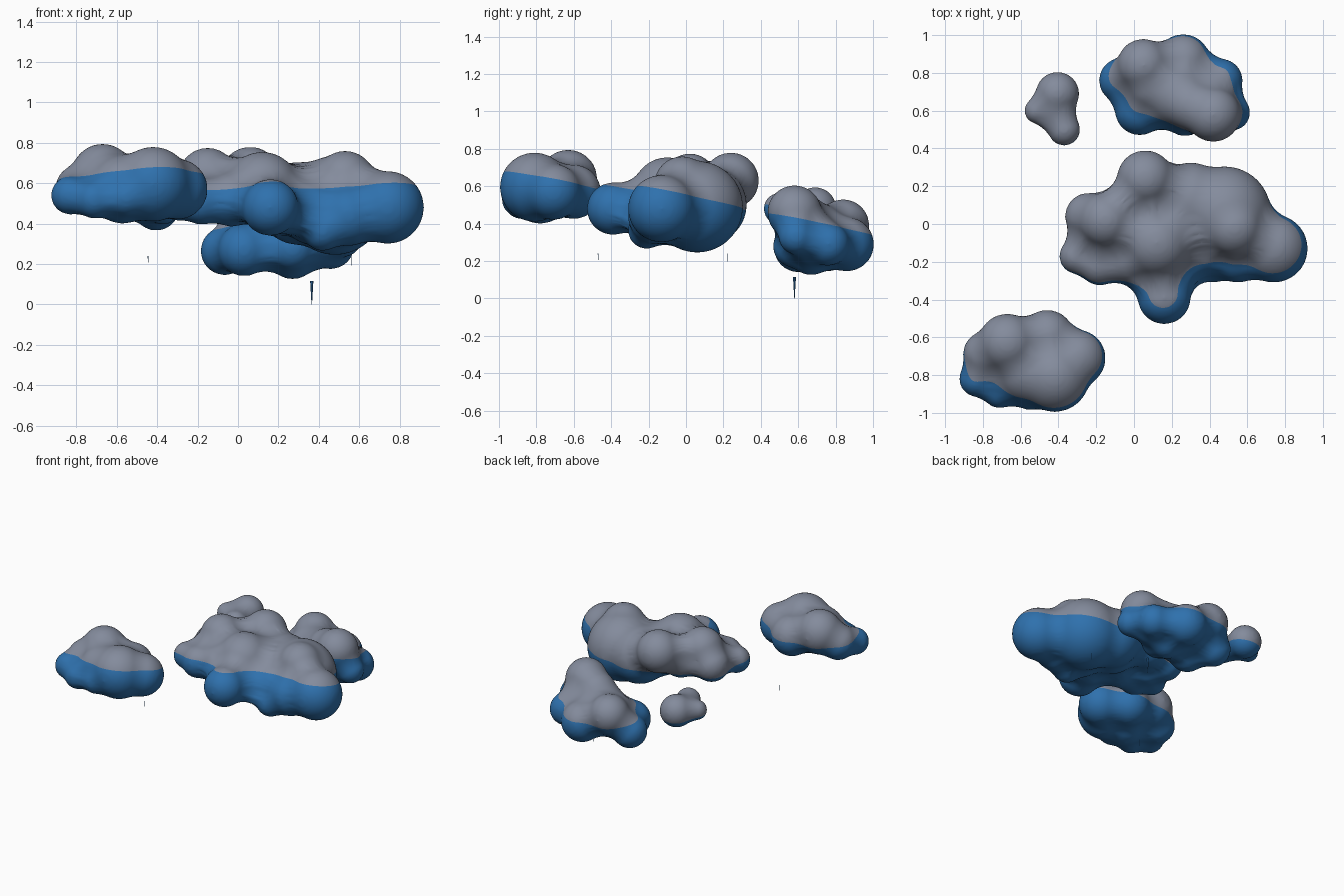
import bpy, bmesh
from mathutils import Matrix, Vector

if "Cube" in bpy.data.objects:
    bpy.data.objects.remove(bpy.data.objects["Cube"])


def material(name, rgb):
    m = bpy.data.materials.new(name)
    m.diffuse_color = (*rgb, 1)
    m.use_nodes = True
    m.node_tree.nodes["Principled BSDF"].inputs["Base Color"].default_value = m.diffuse_color
    return m


GREY = material("cloud grey", (0.23, 0.26, 0.335))
BLUE = material("cloud blue", (0.028, 0.165, 0.42))

# Colour split: a tilted plane z = level + SX * x + SY * y
SX, SY = 0.05, -0.19
FILLET = 0.07   # blend radius between puffs


def add_object(name, mesh):
    obj = bpy.data.objects.new(name, mesh)
    bpy.context.scene.collection.objects.link(obj)
    return obj


def cloud(name, level, puffs):
    """Fuse round puffs (x, y, z, radius) into one soft body, grey above, blue below."""
    bm = bmesh.new()
    for x, y, z, r in puffs:
        bmesh.ops.create_icosphere(bm, subdivisions=4, radius=r + FILLET + 0.006,
                                   matrix=Matrix.Translation((x, y, z)))
    raw = bpy.data.meshes.new(name + "_puffs")
    bm.to_mesh(raw)
    bm.free()
    obj = add_object(name, raw)
    # Swell, fuse, then shrink back so the creases become fillets
    rem = obj.modifiers.new("fuse", 'REMESH')
    rem.mode = 'VOXEL'
    rem.voxel_size = 0.015
    pre = obj.modifiers.new("soften_creases", 'SMOOTH')
    pre.iterations = 10
    shrink = obj.modifiers.new("shrink", 'DISPLACE')
    shrink.direction = 'NORMAL'
    shrink.mid_level = 0.0
    shrink.strength = -FILLET
    post = obj.modifiers.new("soften", 'SMOOTH')
    post.iterations = 12
    dg = bpy.context.evaluated_depsgraph_get()
    mesh = bpy.data.meshes.new_from_object(obj.evaluated_get(dg))
    obj.modifiers.clear()
    obj.data = mesh
    bpy.data.meshes.remove(raw)
    mesh.materials.clear()
    mesh.materials.append(GREY)
    mesh.materials.append(BLUE)

    # Cut along the tilted plane and colour each side
    normal = Vector((-SX, -SY, 1)).normalized()
    origin = Vector((0, 0, level))
    bm = bmesh.new()
    bm.from_mesh(mesh)
    bmesh.ops.bisect_plane(bm, geom=bm.verts[:] + bm.edges[:] + bm.faces[:], dist=1e-5,
                           plane_co=origin, plane_no=normal)
    for f in bm.faces:
        f.smooth = True
        above = (f.calc_center_median() - origin).dot(normal) > 0
        f.material_index = 0 if above else 1
    bm.to_mesh(mesh)
    bm.free()


# Large middle cloud
cloud("main_cloud", 0.515, [
    (0.06, 0.24, 0.63, 0.145), (-0.15, 0.02, 0.63, 0.14), (0.12, -0.10, 0.57, 0.18),
    (0.16, -0.39, 0.48, 0.135), (0.48, 0.06, 0.49, 0.24), (0.30, 0.12, 0.50, 0.20),
    (0.74, -0.13, 0.48, 0.175), (0.53, -0.02, 0.61, 0.145), (0.20, 0.00, 0.52, 0.18),
    (-0.30, -0.17, 0.51, 0.09), (-0.18, -0.21, 0.51, 0.11), (-0.24, 0.04, 0.54, 0.12),
    (-0.03, -0.18, 0.52, 0.13), (0.55, -0.16, 0.44, 0.145), (0.37, -0.12, 0.45, 0.15),
    (0.42, -0.21, 0.365, 0.095), (0.20, -0.25, 0.47, 0.12), (-0.03, 0.10, 0.55, 0.13),
    (-0.18, -0.07, 0.53, 0.12),
])

# Front left cloud
cloud("front_left_cloud", 0.515, [
    (-0.67, -0.63, 0.64, 0.15), (-0.42, -0.81, 0.595, 0.18), (-0.30, -0.71, 0.57, 0.145),
    (-0.46, -0.60, 0.57, 0.14), (-0.78, -0.69, 0.57, 0.12), (-0.83, -0.82, 0.54, 0.09),
    (-0.71, -0.88, 0.52, 0.09), (-0.57, -0.78, 0.57, 0.165), (-0.55, -0.89, 0.53, 0.09),
])

# Low back cloud
cloud("back_cloud", 0.515, [
    (0.42, 0.58, 0.46, 0.14), (0.26, 0.86, 0.29, 0.14), (0.05, 0.84, 0.39, 0.135),
    (-0.065, 0.76, 0.265, 0.115), (0.03, 0.60, 0.27, 0.125), (0.46, 0.76, 0.29, 0.11),
    (0.52, 0.59, 0.33, 0.09), (0.22, 0.69, 0.34, 0.17), (0.40, 0.68, 0.32, 0.14),
    (0.27, 0.67, 0.255, 0.125), (0.10, 0.74, 0.34, 0.15), (0.30, 0.63, 0.42, 0.13),
    (0.27, 0.58, 0.28, 0.11),
])

# Small back left cloud
cloud("small_cloud", 0.60, [
    (-0.405, 0.69, 0.48, 0.11), (-0.51, 0.60, 0.48, 0.065), (-0.37, 0.50, 0.48, 0.08),
    (-0.42, 0.60, 0.48, 0.08),
])


# Rain: thin spikes, narrow end down
def raindrop(name, x, y, bottom, top, radius):
    bm = bmesh.new()
    bmesh.ops.create_cone(bm, cap_ends=True, segments=8, radius1=radius * 0.15,
                          radius2=radius, depth=top - bottom,
                          matrix=Matrix.Translation((x, y, (top + bottom) / 2)))
    mesh = bpy.data.meshes.new(name)
    bm.to_mesh(mesh)
    bm.free()
    mesh.materials.append(BLUE)
    add_object(name, mesh)


raindrop("raindrop_long", 0.365, 0.58, 0.0, 0.115, 0.008)
raindrop("raindrop_left", -0.445, -0.47, 0.19, 0.24, 0.002)
raindrop("raindrop_right", 0.56, 0.22, 0.19, 0.24, 0.002)
